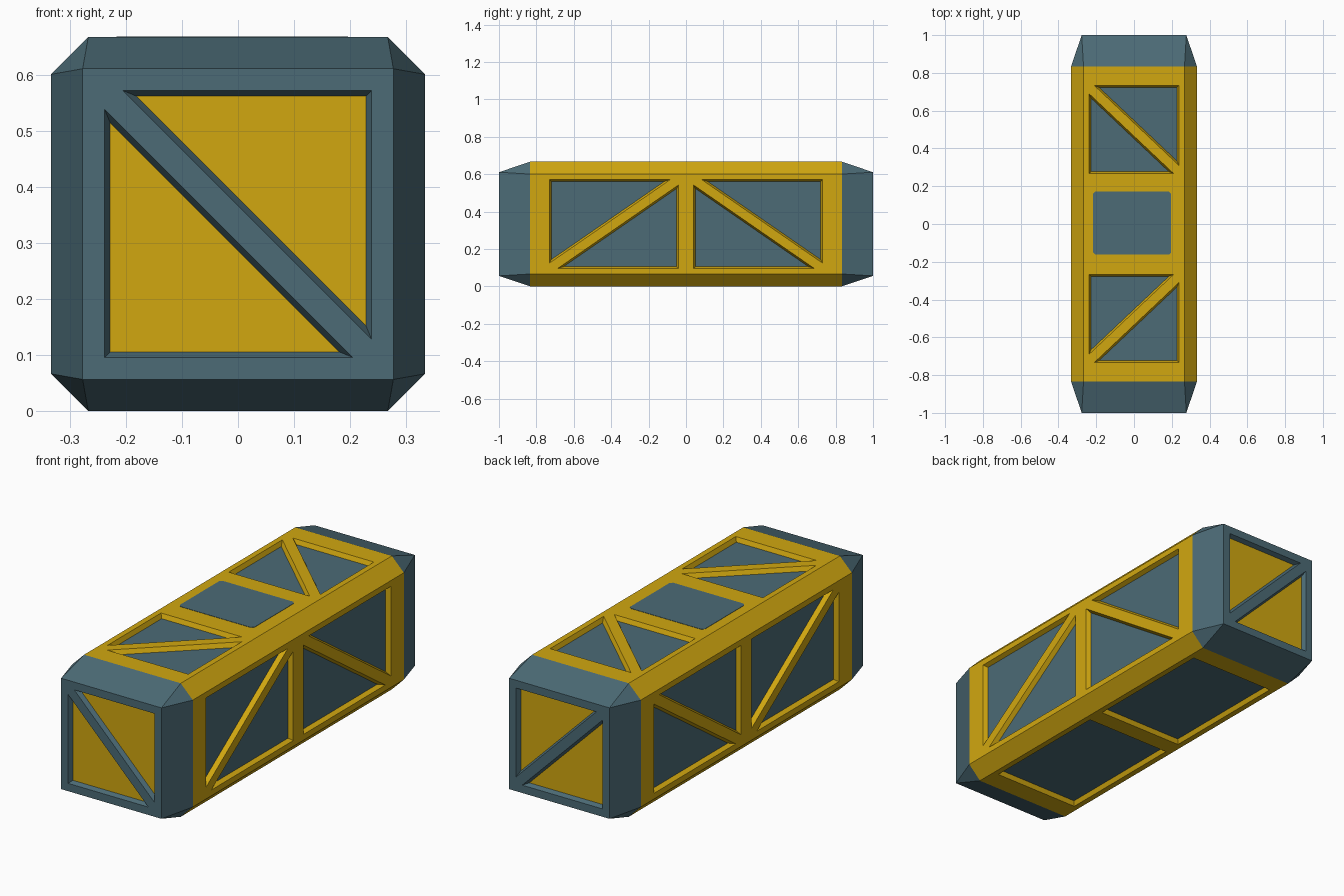
import bpy, bmesh
from mathutils import Vector, Matrix

if "Cube" in bpy.data.objects:
    bpy.data.objects.remove(bpy.data.objects["Cube"])

H = 0.6667            # overall height and width
R = H / 2
C = 0.267             # half width of the flat body sides (rest is chamfer)
E = 0.277             # half width of the end faces
YB, YE = 0.833, 1.0   # body end and overall end
DEPTH, INSET = 0.022, 0.010


def material(name, rgb):
    m = bpy.data.materials.new(name)
    m.diffuse_color = (*rgb, 1)
    m.use_nodes = True
    m.node_tree.nodes["Principled BSDF"].inputs["Base Color"].default_value = m.diffuse_color
    return m


YELLOW = material("warm yellow", (0.64, 0.39, 0.005))
TEAL = material("slate teal", (0.072, 0.147, 0.181))


def finish(bm, name, mats):
    bmesh.ops.remove_doubles(bm, verts=bm.verts, dist=1e-4)
    me = bpy.data.meshes.new(name)
    bm.to_mesh(me)
    bm.free()
    for m in mats:
        me.materials.append(m)
    ob = bpy.data.objects.new(name, me)
    bpy.context.collection.objects.link(ob)


def face(bm, pts, out, mat=0):
    """Flat face turned towards the direction 'out'."""
    f = bm.faces.new([bm.verts.new(p) for p in pts])
    f.normal_update()
    if f.normal.dot(Vector(out)) < 0:
        f.normal_flip()
    f.material_index = mat


def ccw(p):
    a = sum(p[i - 1][0] * p[i][1] - p[i][0] * p[i - 1][1] for i in range(len(p)))
    return p if a > 0 else p[::-1]


def shrink(p, d):
    """Offset a convex counter-clockwise outline inwards."""
    res = []
    for i in range(len(p)):
        a, b, c = (Vector(p[(i + k) % len(p)]) for k in (-1, 0, 1))
        e1, e2 = (b - a).normalized(), (c - b).normalized()
        n1, n2 = Vector((-e1.y, e1.x)), Vector((-e2.y, e2.x))
        res.append(b + (n1 + n2) * d / (1 + n1.dot(n2)))
    return res


def rect(u0, u1, v0, v1):
    return [(u0, v0), (u1, v0), (u1, v1), (u0, v1)]


def braced(u0, u1, v0, v1, cu, cv, rising):
    """Two triangular openings left by a diagonal bar across a rectangle."""
    if rising:
        u0, u1 = u1, u0
        cu = -cu
    return [[(u0, v0), (u1 - cu, v0), (u0, v1 - cv)],
            [(u1, v1), (u0 + cu, v1), (u1, v0 + cv)]]


def panel(bm, u, v, origin, outline, holes):
    """Flat side with recessed openings; floors take material 1."""
    u, v, o = Vector(u), Vector(v), Vector(origin)
    n = u.cross(v)

    def at(p, d=0):
        return o + u * p[0] + v * p[1] - n * d

    edges = []
    for loop in [outline] + holes:
        vs = [bm.verts.new(at(p)) for p in loop]
        edges += [bm.edges.new((vs[i - 1], vs[i])) for i in range(len(vs))]
    got = bmesh.ops.triangle_fill(bm, use_beauty=True, edges=edges, normal=n)
    for f in got["geom"]:
        if isinstance(f, bmesh.types.BMFace):
            f.normal_update()
            if f.normal.dot(n) < 0:
                f.normal_flip()
    for h in holes:
        h = ccw(h)
        fl = shrink(h, INSET)
        face(bm, [at(p, DEPTH) for p in fl], n, 1)
        mid = sum((at(p) for p in h), Vector()) / len(h)
        for i in range(len(h)):
            a, b = at(h[i - 1]), at(h[i])
            face(bm, [a, b, at(fl[i], DEPTH), at(fl[i - 1], DEPTH)], mid - (a + b) / 2)


X, Y, Z = Vector((1, 0, 0)), Vector((0, 1, 0)), Vector((0, 0, 1))
W = 0.238             # half width of every opening

# Body: four panelled sides joined by chamfers
bm = bmesh.new()
for s in (1, -1):     # right and left sides, braces form a peak and a valley
    holes = (braced(0.04, 0.73, -W, W, 0.043, 0.029, s < 0)
             + braced(-0.73, -0.04, -W, W, 0.043, 0.029, s > 0))
    panel(bm, Y * s, Z, (R * s, 0, R), rect(-YB, YB, -C, C), holes)
panel(bm, X, Y, (0, 0, H), rect(-C, C, -YB, YB),
      braced(-W, W, 0.267, 0.733, 0.028, 0.043, False)
      + braced(-W, W, -0.733, -0.267, 0.028, 0.043, True))
panel(bm, X, -Y, (0, 0, 0), rect(-C, C, -YB, YB),
      [rect(-W, W, 0.045, 0.73), rect(-W, W, -0.73, -0.045)])
for sx in (1, -1):
    for sz in (1, -1):
        face(bm, [(sx * R, -YB, R + sz * C), (sx * R, YB, R + sz * C),
                  (sx * C, YB, R + sz * R), (sx * C, -YB, R + sz * R)], (sx, 0, sz))
finish(bm, "body_frame", [YELLOW, TEAL])

# End caps: octagon tapering to a square braced face
for s, name in ((-1, "front_cap"), (1, "back_cap")):
    bm = bmesh.new()
    panel(bm, X * -s, Z, (0, s * YE, R), rect(-E, E, -E, E),
          braced(-W, W, -W, W, 0.033, 0.033, s > 0))
    for k in (1, -1):
        face(bm, [(k * R, s * YB, R - C), (k * R, s * YB, R + C),
                  (k * E, s * YE, R + E), (k * E, s * YE, R - E)], (k, 0, 0))
        face(bm, [(-C, s * YB, R + k * R), (C, s * YB, R + k * R),
                  (E, s * YE, R + k * E), (-E, s * YE, R + k * E)], (0, 0, k))
        for j in (1, -1):
            face(bm, [(k * R, s * YB, R + j * C), (k * C, s * YB, R + j * R),
                      (k * E, s * YE, R + j * E)], (k, 0, j))
    finish(bm, name, [TEAL, YELLOW])

# Painted plate in the middle of the top
bm = bmesh.new()
bmesh.ops.create_cube(bm, size=1, matrix=Matrix.Translation((-0.01, 0.005, H))
                      @ Matrix.Diagonal((0.413, 0.335, 0.003, 1)))
upright = [e for e in bm.edges if abs(e.verts[0].co.z - e.verts[1].co.z) > 0.001]
bmesh.ops.bevel(bm, geom=upright, offset=0.012, segments=1, affect='EDGES')
finish(bm, "top_plate", [TEAL])
